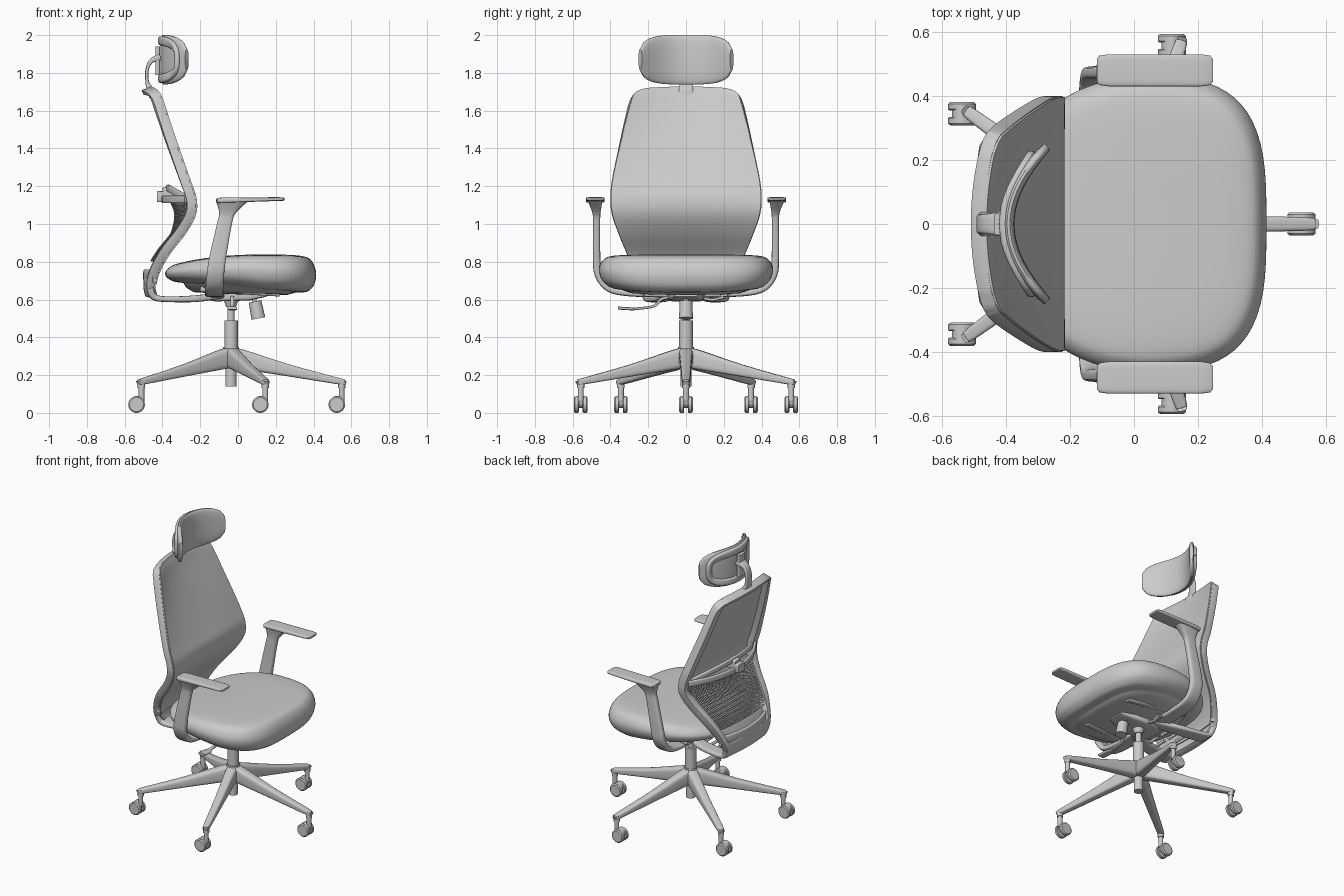
import bpy, bmesh
from math import cos, sin, pi, radians, copysign
from mathutils import Vector as V

if "Cube" in bpy.data.objects:
    bpy.data.objects.remove(bpy.data.objects["Cube"])

X, Y, Z = V((1, 0, 0)), V((0, 1, 0)), V((0, 0, 1))


def finish(ob, angle=40):
    bpy.ops.object.select_all(action='DESELECT')
    ob.select_set(True)
    bpy.context.view_layer.objects.active = ob
    if ob.modifiers:
        bpy.ops.object.convert(target='MESH')
    bpy.ops.object.shade_smooth_by_angle(angle=radians(angle))
    return ob


def make(name, verts, faces, recalc=True):
    me = bpy.data.meshes.new(name)
    me.from_pydata([tuple(v) for v in verts], [], faces)
    if recalc:
        bm = bmesh.new()
        bm.from_mesh(me)
        bmesh.ops.recalc_face_normals(bm, faces=bm.faces)
        bm.to_mesh(me)
        bm.free()
    ob = bpy.data.objects.new(name, me)
    bpy.context.collection.objects.link(ob)
    return ob


def spline(pts, n=5):
    """Catmull-Rom through rows of numbers."""
    out, m = [], len(pts)
    for i in range(m - 1):
        a, b, c, d = pts[max(i - 1, 0)], pts[i], pts[i + 1], pts[min(i + 2, m - 1)]
        for k in range(n):
            t = k / n
            out.append(tuple(q + .5 * t * (r - p + t * (2*p - 5*q + 4*r - s + t * (3*(q - r) + s - p)))
                             for p, q, r, s in zip(a, b, c, d)))
    return out + [tuple(pts[-1])]


def spow(v, p):
    return copysign(abs(v) ** (2 / p), v)


def sweep(name, rows, side, n=20, p=4):
    """Rows of x, y, z, half size along side, half size across it."""
    P = [V(r[:3]) for r in rows]
    verts, faces = [], []
    for i, r in enumerate(rows):
        tan = P[min(i + 1, len(P) - 1)] - P[max(i - 1, 0)]
        b = tan.cross(side).normalized()
        for k in range(n):
            a = 2 * pi * (k + .5) / n
            verts.append(P[i] + side * r[3] * spow(cos(a), p) + b * r[4] * spow(sin(a), p))
    for i in range(len(rows) - 1):
        for k in range(n):
            l = (k + 1) % n
            faces.append((i*n + k, i*n + l, (i+1)*n + l, (i+1)*n + k))
    faces += [tuple(range(n)), tuple(range((len(rows) - 1) * n, len(rows) * n))]
    return finish(make(name, verts, faces))


def rod(name, p0, p1, r0, r1=None, side=X, n=28, p=2):
    r1 = r1 or r0
    return sweep(name, [(*p0, r0, r0), (*p1, r1, r1)], side, n, p)


# five-star base with casters
CX = -.037
for k in range(5):
    a = 2 * pi * k / 5
    d, s = V((cos(a), sin(a), 0)), V((-sin(a), cos(a), 0))
    prof = [(0, .295, .04, .05), (.06, .283, .036, .052), (.3, .226, .028, .032),
            (.57, .168, .021, .017), (.603, .162, .015, .013)]
    sweep("base_leg", spline([(CX + d.x*r, d.y*r, z, w, h) for r, z, w, h in prof], 3), s)
    x, y = CX + d.x * .586, d.y * .586
    rod("caster_socket", (x, y, .132), (x, y, .175), .02)
    rod("caster_stem", (x, y, .06), (x, y, .135), .015)
    rod("caster_hood", (x - .026, y - .026, .058), (x - .026, y + .026, .058), .032)
    for q in (1, -1):
        sweep("caster_wheel", [(x - .026, y + q*o, .044, r, r) for o, r in
                               ((.010, .040), (.014, .044), (.030, .044), (.036, .037))], X, 28, 2)

# gas column
rod("base_hub", (CX, 0, .25), (CX, 0, .35), .056, .042)
rod("hub_tail", (CX, 0, .14), (CX, 0, .26), .03)
rod("column_sleeve", (CX, 0, .3), (CX, 0, .49), .036)
rod("column_piston", (CX, 0, .48), (CX, 0, .62), .019)

# tilt mechanism, knob and levers
sweep("mechanism", [(-.17, 0, .62, .07, .02), (-.12, 0, .615, .1, .025),
                    (.06, 0, .62, .09, .025), (.15, 0, .63, .06, .015)], Y, 24, 6)
rod("column_collar", (CX, 0, .56), (CX, 0, .6), .026, .04)
rod("knob_shaft", (.075, 0, .64), (.09, 0, .58), .012, side=Y)
rod("tension_knob", (.09, 0, .59), (.108, 0, .5), .034, .037, side=Y)
sweep("height_lever", spline([(-.03, -.07, .615, .01, .008), (-.03, -.13, .603, .01, .008),
                              (-.03, -.17, .565, .01, .007), (-.03, -.26, .552, .012, .007),
                              (-.03, -.29, .551, .025, .008), (-.03, -.36, .555, .025, .008)]), X)
sweep("tilt_lever", [(-.05, .07, .61, .012, .008), (-.05, .14, .598, .012, .008),
                     (-.05, .2, .612, .02, .008)], X)


# seat cushion and pan from scaled outline rings
def seat_body(name, rings, zbot, ztop, n=64):
    verts, faces = [], []
    for s, h in rings:
        for k in range(n):
            a = 2 * pi * k / n
            c, e = cos(a), sin(a)
            x = .4 * spow(c, 3.2)
            y = .462 * spow(e, 3.2) * (1 - .22 * max(0, -x / .4) ** 1.5)
            x, y = .014 + x * s, y * s
            lift = .035 * abs(y / .46) ** 3
            verts.append((x, y, (zbot(x) + lift) * (1 - h) + ztop(x) * h))
    for i in range(len(rings) - 1):
        for k in range(n):
            l = (k + 1) % n
            faces.append((i*n + k, i*n + l, (i+1)*n + l, (i+1)*n + k))
    faces += [tuple(range(n)), tuple(range((len(rings) - 1) * n, len(rings) * n))]
    return finish(make(name, verts, faces), 60)


top = lambda x: .838 - .25 * max(0, .1 - x) ** 2 - .25 * max(0, x - .25) ** 2
bot = lambda x: .632 + .12 * max(0, .15 - x)
seat_body("seat_cushion", spline([(.08, .04), (.6, .04), (.84, .03), (.92, .1), (.975, .24), (1, .47), (.985, .68),
                                  (.94, .86), (.87, .95), (.7, .99), (.4, 1), (.05, 1)], 3), bot, top)
seat_body("seat_pan", [(.05, 0), (.62, 0), (.72, .3), (.8, 1), (.05, 1)],
          lambda x: .625 + .06 * max(0, -x), lambda x: bot(x) + .03)

# backrest surface: rows of edge x, height, half width
B = spline([(-.418, 1.72, .215), (-.411, 1.702, .265), (-.395, 1.66, .29), (-.333, 1.47, .34),
            (-.257, 1.25, .39), (-.22, 1.14, .40), (-.222, 1.05, .393), (-.275, .95, .36),
            (-.36, .84, .315), (-.41, .75, .27), (-.43, .68, .235), (-.42, .63, .2)], 5)


def back_point(i, t, d, inset=0, bulge=0):
    x, z, w = B[i]
    a, b = B[max(i - 1, 0)], B[min(i + 1, len(B) - 1)]
    rear = V((b[1] - a[1], 0, a[0] - b[0])).normalized()
    full = max(w, .29) if z > 1.5 else w
    deep = (.042 if z > 1.15 else .018) * min(1, abs(z - 1.15) / .5) + bulge
    y = (w - inset) * t
    crown = .008 * (1 - t*t) if z > 1.65 else 0
    return V((x - deep * (1 - (y / full) ** 2), y, z + crown)) + rear * d


def back_sheet(name, rows, nj, keep, d=0, inset=0, bulge=lambda z: 0):
    verts = [back_point(i, 2*j/nj - 1, d, inset, bulge(B[i][1])) for i in rows for j in range(nj + 1)]
    m = nj + 1
    faces = [(i*m + j, (i+1)*m + j, (i+1)*m + j + 1, i*m + j + 1)
             for i in range(len(rows) - 1) for j in range(nj) if keep(rows[i], j)]
    return make(name, verts, faces, False)


N = len(B)
ob = back_sheet("back_panel", list(range(N - 5)), 28, lambda i, j: True, inset=.004)
ob.modifiers.new("thick", 'SOLIDIFY').thickness = .014
finish(ob)
ob = back_sheet("back_frame", list(range(N)), 28,
                lambda i, j: j < 2 or j > 25 or i < 6 or i > N - 9, d=.008)
ob.modifiers.new("thick", 'SOLIDIFY').thickness = .046
bv = ob.modifiers.new("round", 'BEVEL')
bv.width, bv.segments, bv.limit_method, bv.angle_limit = .01, 2, 'ANGLE', radians(50)
finish(ob)

# lumbar mesh, crossbar, pad and bracket
rows = [i for i in range(N) if .77 < B[i][1] < 1.13]
ob = back_sheet("lumbar_mesh", rows, 56, lambda i, j: True, .04, .03,
                lambda z: max(.02, .1 - (1.12 - z) * .4))
ob.modifiers.new("net", 'WIREFRAME').thickness = .006
finish(ob)
T = [k / 12 - 1 for k in range(25)]
sweep("lumbar_crossbar", [(-.275 - .12*(1 - t*t), .37*t, 1.13, .02, .01) for t in T], Z)
sweep("lumbar_pad", [(-.27 - .1*(1 - t*t), .34*t, 1.135 + .055*(1 - t*t), .018, .01) for t in T], Z)
sweep("lumbar_bracket", [(-.43, 0, 1.145, .035, .03), (-.39, 0, 1.145, .035, .03),
                         (-.385, 0, 1.16, .03, .035), (-.345, 0, 1.17, .03, .035)], Y, 20, 8)
sweep("back_lower_bar", [(-.44 - .05*(1 - t*t), .25*t, .725, .035, .012) for t in T], Z)

# headrest pad, rear ring and bracket
head = []
for t in T:
    t *= .985
    h = (1 - abs(t) ** 3.5) ** .3
    head.append((-.392 + .125*t*t, .246*t, 1.87, .132*h, .008 + .011*h))
sweep("headrest_pad", head, Z, 28, 3)
ring = []
for k in range(49):
    a = 2 * pi * k / 48
    y = .205 * spow(cos(a), 3.2)
    ring.append((-.408 + 2.05*y*y, y, 1.87 + .1*spow(sin(a), 3.2), .015, .024))
sweep("headrest_ring", ring, X, 16, 3)
sweep("headrest_bracket", spline([(-.455, 0, 1.67, .04, .014), (-.465, 0, 1.71, .04, .018),
                                  (-.48, 0, 1.75, .032, .01), (-.482, 0, 1.81, .03, .009),
                                  (-.462, 0, 1.86, .03, .012), (-.41, 0, 1.885, .04, .02)]), Y)
sweep("headrest_clip", [(-.425, 0, 1.79, .035, .012), (-.425, 0, 1.94, .035, .012)], Y)

# armrests and under-seat supports, both sides
for s in (1, -1):
    post = [(-.12, .08, .625, .05, .014), (-.125, .3, .633, .05, .016), (-.125, .41, .66, .047, .018),
            (-.12, .463, .73, .046, .02), (-.108, .473, .82, .045, .02), (-.072, .473, 1.0, .04, .019),
            (-.055, .474, 1.06, .045, .022), (-.03, .48, 1.125, .088, .04)]
    sweep("armrest_post", spline([(x, s*y, z, w, h) for x, y, z, w, h in post]), X)
    sweep("armrest_pad", [(x, s*.48, z, w, h) for x, z, w, h in
                          ((-.115, 1.124, .036, .009), (-.108, 1.125, .046, .013), (-.08, 1.126, .05, .014),
                           (.21, 1.132, .05, .01), (.238, 1.132, .046, .009), (.246, 1.132, .036, .006))], Y, 24, 5)
    arm = [(-.465, .19, .66, .05, .02), (-.445, .18, .615, .05, .018), (-.38, .17, .602, .05, .015),
           (-.22, .14, .605, .045, .018), (-.08, .08, .625, .04, .018)]
    sweep("back_support_arm", spline([(x, s*y, z, w, h) for x, y, z, w, h in arm]), Y)
    for x in (-.33, -.27, -.21):
        rod("support_rib", (x, s*.02, .606), (x, s*.16, .606), .01)
    sweep("seat_rail", [(-.2, s*.25, .655, .02, .014), (.22, s*.2, .63, .02, .014)], Y)
